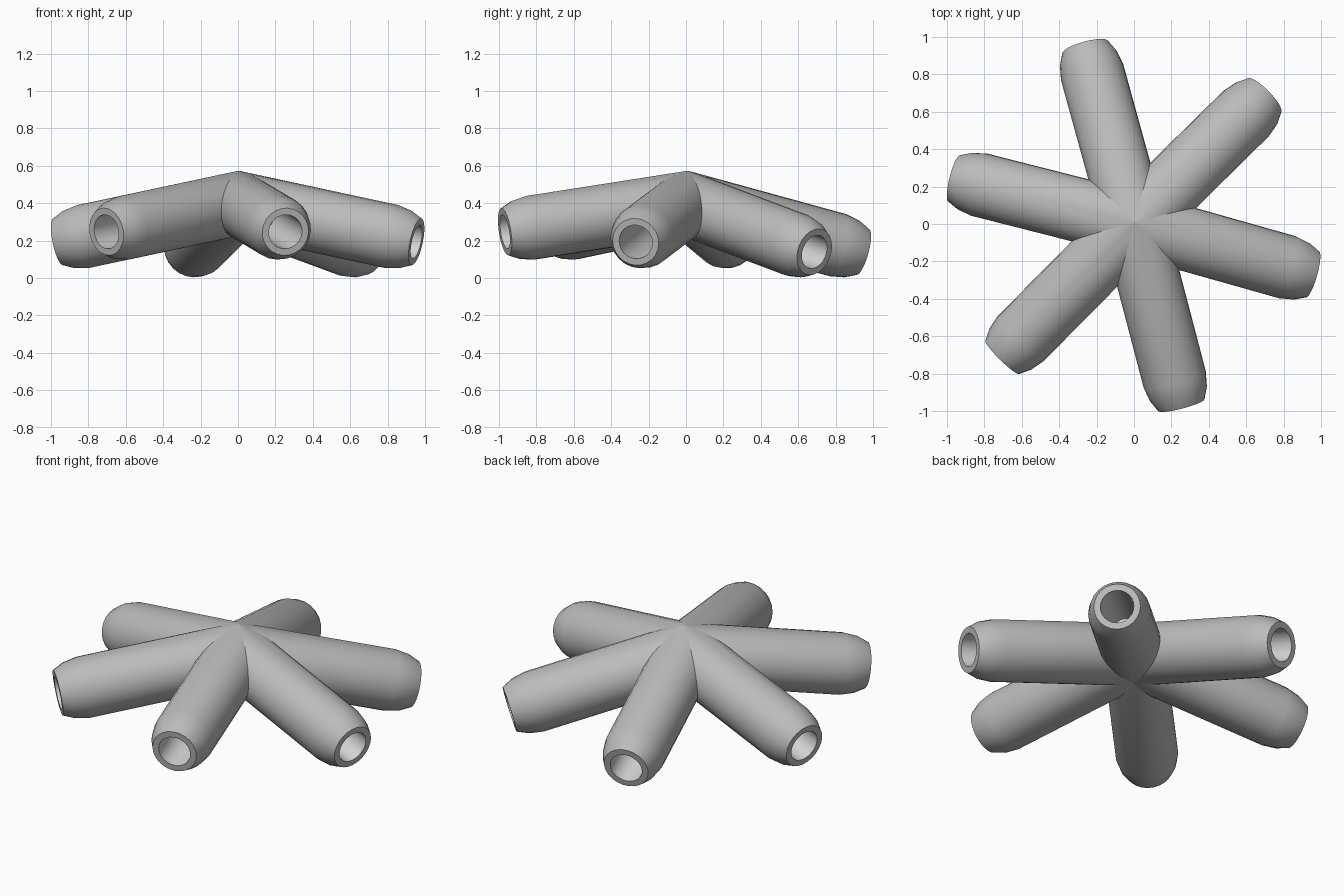
import bpy, bmesh, math
from mathutils import Matrix, Vector

cube = bpy.data.objects.get("Cube")
if cube:
    bpy.data.objects.remove(cube, do_unlink=True)

SIDES = 24
DIP = math.radians(11.7)      # droop of every arm below the hub plane
LEAN = math.radians(3.6)      # lean of the whole star
HUB_Z = 0.398
BORE = 0.092


def make_material(name, value):
    mat = bpy.data.materials.new(name)
    mat.use_nodes = True
    colour = (value, value, value, 1)
    mat.diffuse_color = colour
    mat.node_tree.nodes["Principled BSDF"].inputs["Base Color"].default_value = colour
    return mat


grey = make_material("mid grey", 0.5)
light = make_material("light grey", 0.66)

# Arm profile: body, rounded shoulder, end ring, blind bore
profile = [(-0.15, 0.172), (0.87, 0.172), (0.95, 0.157), (1.012, 0.128),
           (1.012, BORE), (0.42, BORE), (0.42, 0)]
bm = bmesh.new()
verts = [bm.verts.new((s, 0, r)) for s, r in profile]
edges = [bm.edges.new(pair) for pair in zip(verts, verts[1:])]
bmesh.ops.spin(bm, geom=verts + edges, axis=(1, 0, 0), cent=(0, 0, 0),
               steps=SIDES, angle=math.tau)
bmesh.ops.remove_doubles(bm, verts=bm.verts, dist=0.0005)
bmesh.ops.recalc_face_normals(bm, faces=bm.faces)
bm.normal_update()
tip = max(bm.faces, key=lambda f: f.calc_center_median().x)
if tip.normal.x < 0:
    bmesh.ops.reverse_faces(bm, faces=bm.faces)

# Bore walls are lighter
for face in bm.faces:
    if all(math.hypot(v.co.y, v.co.z) < BORE + 0.005 for v in face.verts):
        face.material_index = 1

# Droop the arm, then mitre its inner end to a sixth of the star
bmesh.ops.rotate(bm, verts=bm.verts, cent=(0, 0, 0),
                 matrix=Matrix.Rotation(DIP, 3, 'Y'))
for side in (-1, 1):
    normal = Vector((-math.sin(math.pi / 6), side * math.cos(math.pi / 6), 0))
    bmesh.ops.bisect_plane(bm, geom=bm.verts[:] + bm.edges[:] + bm.faces[:],
                           plane_co=(0, 0, 0), plane_no=normal, clear_outer=True)
mesh = bpy.data.meshes.new("arm")
bm.to_mesh(mesh)
bm.free()
mesh.materials.append(grey)
mesh.materials.append(light)

# Six arms around the leaning hub
lean_dir = math.radians(75)
lean_axis = Vector((-math.sin(lean_dir), math.cos(lean_dir), 0))
place = Matrix.Translation((0, 0, HUB_Z)) @ Matrix.Rotation(LEAN, 4, lean_axis)
for i in range(6):
    arm = bpy.data.objects.new(f"arm_{i + 1}", mesh)
    bpy.context.collection.objects.link(arm)
    arm.matrix_world = place @ Matrix.Rotation(math.radians(45 + 60 * i), 4, 'Z')

# Smooth shading with crisp end rings
bpy.ops.object.select_all(action='DESELECT')
arm.select_set(True)
bpy.context.view_layer.objects.active = arm
bpy.ops.object.shade_smooth_by_angle(angle=math.radians(40))
